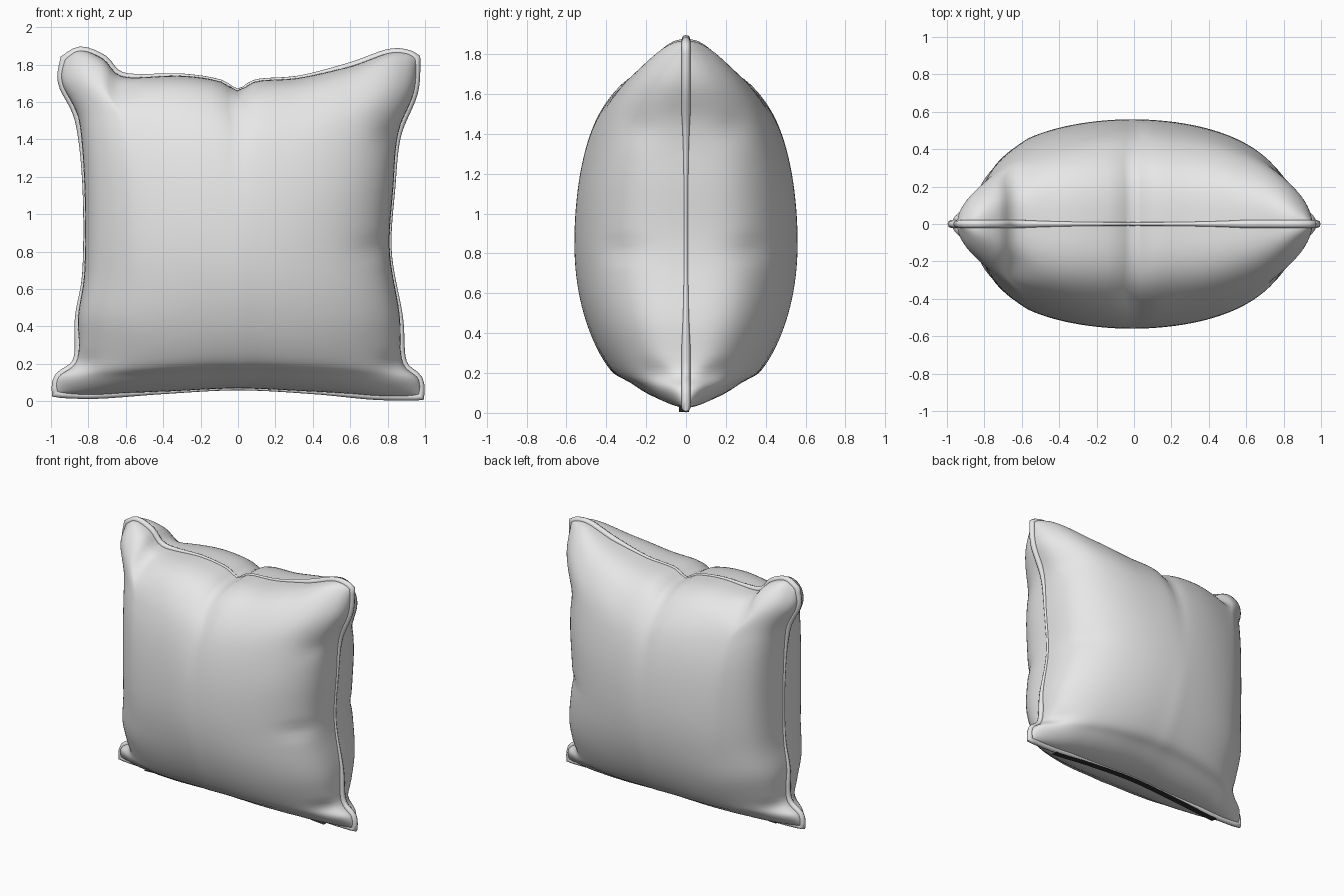
import bpy, bmesh, math
from mathutils import Vector

cube = bpy.data.objects.get("Cube")
if cube:
    bpy.data.objects.remove(cube)


def material(name, rgb):
    m = bpy.data.materials.new(name)
    m.use_nodes = True
    m.diffuse_color = (*rgb, 1)
    m.node_tree.nodes["Principled BSDF"].inputs["Base Color"].default_value = (*rgb, 1)
    return m


fabric = material("pale grey fabric", (0.8, 0.8, 0.8))
dark = material("dark zip", (0.03, 0.03, 0.03))

# Seam outline, one list per side, as (x, z)
TL, TR, BL, BR = (-0.93, 1.83), (0.955, 1.835), (-0.978, 0.04), (0.978, 0.024)
TOP = [TL, (-0.84, 1.875), (-0.72, 1.83), (-0.61, 1.735), (-0.3, 1.73), (-0.1, 1.70),
       (0, 1.65), (0.1, 1.70), (0.33, 1.72), (0.6, 1.79), (0.8, 1.86), (0.9, 1.86), TR]
BOTTOM = [BL, (-0.75, 0.035), (-0.4, 0.06), (0, 0.08), (0.4, 0.06), (0.72, 0.03), BR]
LEFT = [BR, (0.965, 0.12), (0.88, 0.21), (0.86, 0.45), (0.8, 0.8), (0.82, 1.15),
        (0.85, 1.42), (0.94, 1.65), TR]
RIGHT = [BL, (-0.96, 0.13), (-0.86, 0.22), (-0.85, 0.45), (-0.81, 0.7), (-0.81, 1.15),
         (-0.85, 1.5), (-0.94, 1.7), TL]
THICK, THIN = 0.022, 0.01


def piping_radius(t):
    """Piping is full at the corners and sinks into the cloth between them."""
    return THIN + (THICK - THIN) * min(1, abs(2 * t - 1) * 1.6) ** 3


def edge(points, outward):
    """Return a smooth function of 0..1 along the points, by length."""
    p = [Vector(q) for q in points]
    p = [2 * p[0] - p[1]] + p + [2 * p[-1] - p[-2]]
    dense = []
    for a, b, c, d in zip(p, p[1:], p[2:], p[3:]):
        for i in range(12):
            t = i / 12
            dense.append(b + (c - a) * t / 2 + (a - b * 2.5 + c * 2 - d / 2) * t * t
                         + ((b - c) * 3 + d - a) * t ** 3 / 2)
    dense.append(p[-2])
    run = [0]
    for a, b in zip(dense, dense[1:]):
        run.append(run[-1] + (b - a).length)

    def at(t):
        s = t * run[-1]
        shift = Vector(outward) * (THICK - piping_radius(t))
        for i in range(len(run) - 1):
            if s <= run[i + 1]:
                k = (s - run[i]) / (run[i + 1] - run[i])
                return dense[i].lerp(dense[i + 1], k) + shift
        return dense[-1] + shift
    return at


top, bottom = edge(TOP, (0, 1)), edge(BOTTOM, (0, -1))
left, right = edge(LEFT, (1, 0)), edge(RIGHT, (-1, 0))

# Creases in the stuffing: x, z, x radius, z radius, depth
DENTS = [(0.9, 0.2, 0.1, 0.05, 0.3), (-0.9, 0.2, 0.1, 0.05, 0.3),
         (0.78, 0.82, 0.12, 0.05, 0.08), (0.84, 1.42, 0.08, 0.07, 0.1),
         (-0.62, 1.7, 0.07, 0.07, 0.12)]


def thickness(u, v, x, z):
    """Half depth: full near the top, leaner below, pinched at the corners."""
    y = 0.56 * max(0, 1 - u * u) ** 0.34
    y *= max(0, 1 - v * v) ** (0.32 if v > 0 else 0.43)
    y *= 1 - 0.6 * (u * v) ** 4
    for cx, cz, rx, rz, depth in DENTS:
        y *= 1 - depth * math.exp(-((x - cx) / rx) ** 2 - ((z - cz) / rz) ** 2)
    return y


def new_object(name, bm, mat):
    mesh = bpy.data.meshes.new(name)
    bm.to_mesh(mesh)
    bm.free()
    mesh.materials.append(mat)
    obj = bpy.data.objects.new(name, mesh)
    bpy.context.collection.objects.link(obj)
    return obj


# Stuffed body: two bulging panels stretched between the four seams
N = 64
steps = [math.sin(math.pi * (i / N - 0.5)) for i in range(N + 1)]
params = [(s + 1) / 2 for s in steps]
T, B, L, R = ([f(t) for t in params] for f in (top, bottom, left, right))
tl, tr, bl, br = (Vector(c) for c in (TL, TR, BL, BR))
bm = bmesh.new()
for side in (-1, 1):
    grid = []
    for j, v in enumerate(params):
        row = []
        for i, u in enumerate(params):
            p = (B[i].lerp(T[i], v) + R[j].lerp(L[j], u)
                 - bl.lerp(br, u).lerp(tl.lerp(tr, u), v))
            row.append(bm.verts.new((p.x, side * thickness(steps[i], steps[j], p.x, p.y), p.y)))
        grid.append(row)
    for j in range(N):
        for i in range(N):
            quad = [grid[j][i], grid[j][i + 1], grid[j + 1][i + 1], grid[j + 1][i]]
            bm.faces.new(quad if side < 0 else quad[::-1])
bmesh.ops.remove_doubles(bm, verts=bm.verts, dist=0.0005)
bmesh.ops.recalc_face_normals(bm, faces=bm.faces)
body = new_object("pillow_body", bm, fabric)

# Piping sewn round the seam
K = 60
path = [(f(i / K), piping_radius(i / K)) for f in (bottom, left) for i in range(K)]
path += [(f(1 - i / K), piping_radius(i / K)) for f in (top, right) for i in range(K)]
bm = bmesh.new()
rings, SIDES = [], 8
for i, (p, radius) in enumerate(path):
    along = (path[(i + 1) % len(path)][0] - path[i - 1][0]).normalized()
    out = Vector((along.y, 0, -along.x))
    angles = [2 * math.pi * k / SIDES for k in range(SIDES)]
    rings.append([bm.verts.new(Vector((p.x, 0, p.y)) + radius * (
        out * math.cos(a) + Vector((0, math.sin(a), 0)))) for a in angles])
for i, ring in enumerate(rings):
    last = rings[i - 1]
    for k in range(SIDES):
        bm.faces.new([last[k - 1], last[k], ring[k], ring[k - 1]])
bmesh.ops.recalc_face_normals(bm, faces=bm.faces)
piping = new_object("seam_piping", bm, fabric)

# Zip along the underside
bm = bmesh.new()
previous = None
for i in range(41):
    t = 0.11 + 0.77 * i / 40
    p = bottom(t)
    z = p.y - piping_radius(t) - 0.002
    pair = [bm.verts.new((p.x, y, z)) for y in (-0.035, 0.015)]
    if previous:
        bm.faces.new([previous[0], previous[1], pair[1], pair[0]])
    previous = pair
new_object("bottom_zip", bm, dark)

# Smooth the cloth
for obj in (body, piping):
    bpy.ops.object.select_all(action='DESELECT')
    obj.select_set(True)
    bpy.context.view_layer.objects.active = obj
    bpy.ops.object.shade_smooth_by_angle(angle=math.radians(60))
